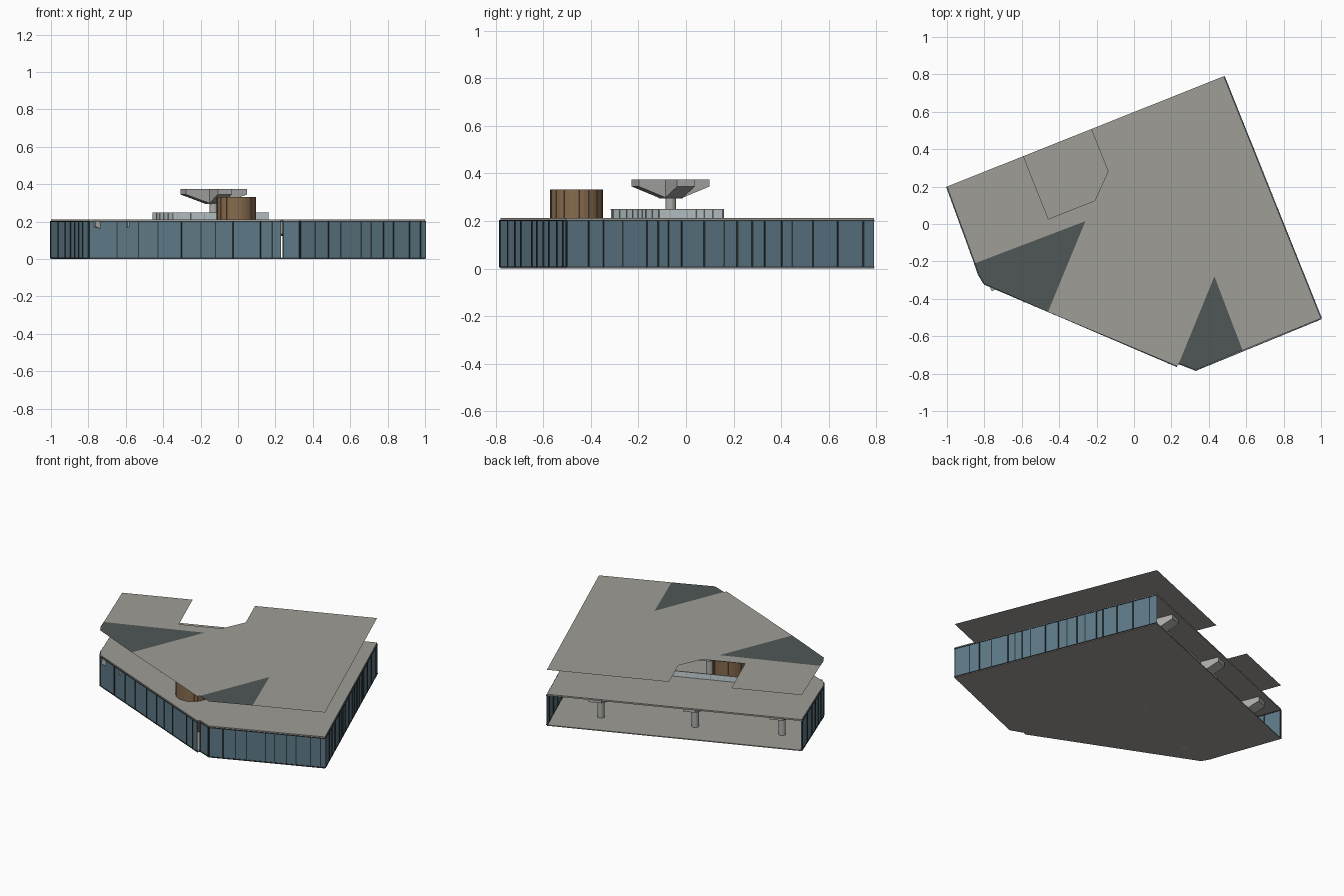
import bpy, bmesh, math, random
from mathutils import Matrix, Vector

if "Cube" in bpy.data.objects:
    bpy.data.objects.remove(bpy.data.objects["Cube"])

random.seed(4)
ANG = math.atan2(0.59, 1.48)
A = Vector((math.cos(ANG), math.sin(ANG)))      # along the back edge
B = Vector((math.sin(ANG), -math.cos(ANG)))     # from back edge inwards


def loc(s, t):
    p = Vector((-1, 0.2)) + A * s + B * t
    return (p.x, p.y)


def mat(name, col):
    m = bpy.data.materials.new(name)
    m.diffuse_color = (*col, 1)
    m.use_nodes = True
    m.node_tree.nodes["Principled BSDF"].inputs["Base Color"].default_value = m.diffuse_color
    return m


GLASS = mat("blue_glass", (0.11, 0.19, 0.24))
DARK = mat("dark_frame", (0.03, 0.04, 0.045))
SKY = mat("skylight_glass", (0.08, 0.093, 0.093))
WOOD = mat("wood", (0.24, 0.145, 0.075))
CLEAR = mat("pale_glass", (0.55, 0.64, 0.66))
STONE = mat("stone", (0.35, 0.34, 0.31))
METAL = mat("column_grey", (0.42, 0.42, 0.41))


def finish(bm, name, m):
    me = bpy.data.meshes.new(name)
    bm.to_mesh(me)
    bm.free()
    ob = bpy.data.objects.new(name, me)
    bpy.context.collection.objects.link(ob)
    me.materials.append(m)
    return ob


def prism(name, pts, z0, z1, m):
    bm = bmesh.new()
    f = bm.faces.new([bm.verts.new((x, y, z0)) for x, y in pts])
    f.normal_update()
    if f.normal.z < 0:
        f.normal_flip()
    if z1 > z0:
        r = bmesh.ops.extrude_face_region(bm, geom=[f], use_keep_orig=True)
        vs = [g for g in r["geom"] if isinstance(g, bmesh.types.BMVert)]
        bmesh.ops.translate(bm, verts=vs, vec=(0, 0, z1 - z0))
        bmesh.ops.recalc_face_normals(bm, faces=bm.faces)
    return finish(bm, name, m)


def add_box(bm, x, y, ang, sx, sy, z0, z1):
    M = (Matrix.Translation((x, y, (z0 + z1) / 2)) @ Matrix.Rotation(ang, 4, 'Z')
         @ Matrix.Diagonal((sx, sy, z1 - z0, 1)))
    bmesh.ops.create_cube(bm, size=1, matrix=M)


def panel_wall(name, p, q, z0, z1, step, glass, frame, w):
    # glass pane with irregular uprights and a top and bottom rail
    p, q = Vector(p), Vector(q)
    d = q - p
    n, a, mid = d.length, math.atan2(d.y, d.x), (p + q) / 2
    bm = bmesh.new()
    add_box(bm, mid.x, mid.y, a, n, w * 0.4, z0, z1)
    finish(bm, name + "_glass", glass)
    bm = bmesh.new()
    u = w / 2
    while u < n:
        c = p + d * (u / n)
        add_box(bm, c.x, c.y, a, w * 0.8, w * 1.4, z0, z1)
        u += step * random.uniform(0.5, 1.4)
    for z in (z0, z1 - w * 0.6):
        add_box(bm, mid.x, mid.y, a, n, w * 1.2, z, z + w * 0.6)
    finish(bm, name + "_frame", frame)


def column(name, s, t, height):
    # round shaft with a tapered cross-shaped capital
    x, y = loc(s, t)
    bm = bmesh.new()
    h = height - 0.07
    bmesh.ops.create_cone(bm, cap_ends=True, segments=20, radius1=0.022, radius2=0.022,
                          depth=h, matrix=Matrix.Translation((x, y, h / 2)))
    finish(bm, name + "_shaft", METAL)
    bm = bmesh.new()
    for i, reach in enumerate((0.175, 0.16)):
        prof = [(-reach, 0), (-reach, -0.03), (-0.03, -0.08), (0.03, -0.08),
                (reach, -0.03), (reach, 0)]
        M = Matrix.Translation((x, y, height)) @ Matrix.Rotation(ANG + i * math.pi / 2, 4, 'Z')
        rows = [[bm.verts.new(M @ Vector((u, v, z))) for u, z in prof] for v in (-0.04, 0.04)]
        bm.faces.new(rows[0])
        bm.faces.new(rows[1][::-1])
        for k in range(6):
            j = (k + 1) % 6
            bm.faces.new((rows[0][k], rows[1][k], rows[1][j], rows[0][j]))
    bmesh.ops.recalc_face_normals(bm, faces=bm.faces)
    finish(bm, name + "_capital", METAL)


# floor and upper-level slab
outline = [(-1, 0.2), (-0.85, -0.21), (-0.83, -0.27), (-0.80, -0.32), (0.23, -0.76),
           (0.24, -0.745), (0.33, -0.78), (1, -0.505), (0.48, 0.79)]
prism("floor", outline, 0, 0.006, STONE)
slab = prism("terrace_slab", outline, 0.202, 0.212, STONE)

# atrium opening with its glass balustrade
well = [loc(0.415, 0.43), loc(0.965, 0.43), loc(0.965, 0.72), loc(0.415, 0.72)]
cutter = prism("atrium_cutter", well, 0.1, 0.3, STONE)
cutter.hide_render = True
cutter.hide_set(True)
mod = slab.modifiers.new("opening", 'BOOLEAN')
mod.object, mod.operation, mod.solver = cutter, 'DIFFERENCE', 'EXACT'
bpy.context.view_layer.objects.active = slab
bpy.ops.object.modifier_apply(modifier=mod.name)
bpy.data.objects.remove(cutter)
for i in range(4):
    panel_wall(f"balustrade_{i}", well[i], well[(i + 1) % 4], 0.208, 0.25, 0.06,
               CLEAR, METAL, 0.005)

# thin top roof with a notch at the back, and two skylights
notch = [loc(0.83, 0), loc(0.83, 0.244), loc(0.706, 0.362), loc(0.44, 0.362), loc(0.44, 0)]
roof = [(-1, 0.2), (-0.85, -0.21), (-0.26, 0.015), (-0.46, -0.47), (0.23, -0.76),
        (0.24, -0.745), (0.43, -0.28), (0.58, -0.675), (1, -0.505), (0.48, 0.79)] + notch
prism("top_roof", roof, 0.376, 0.376, STONE)
prism("west_skylight", [(-0.85, -0.21), (-0.83, -0.27), (-0.80, -0.32), (-0.46, -0.47),
                        (-0.26, 0.015)], 0.376, 0.376, SKY)
prism("south_skylight", [(0.24, -0.745), (0.33, -0.78), (0.58, -0.675), (0.43, -0.28)],
      0.376, 0.376, SKY)

# glazed walls on every side but the open back
for i in range(8):
    if i == 4:
        continue                                   # entrance gap
    panel_wall(f"wall_{i}", outline[i], outline[i + 1], 0.004, 0.204,
               0.13 if i == 3 else 0.085, GLASS, DARK, 0.008)

# columns
column("tall_column", 0.71, 0.568, 0.375)
for s, t in [(0.17, 0.2), (0.71, 0.19), (1.30, 0.19), (0.19, 0.568), (1.30, 0.568),
             (0.71, 0.95), (1.30, 0.95)]:
    column(f"column_{s}_{t}", s, t, 0.2025)

# timber-slat stair drum rising through the slab
bm = bmesh.new()
N = 32
for k in range(N):
    a = 2 * math.pi * k / N
    add_box(bm, -0.01 + 0.1 * math.cos(a), -0.46 + 0.105 * math.sin(a), a,
            0.012 if k % 2 else 0.008, 0.0205, 0.005, 0.333)
finish(bm, "stair_drum", WOOD)
